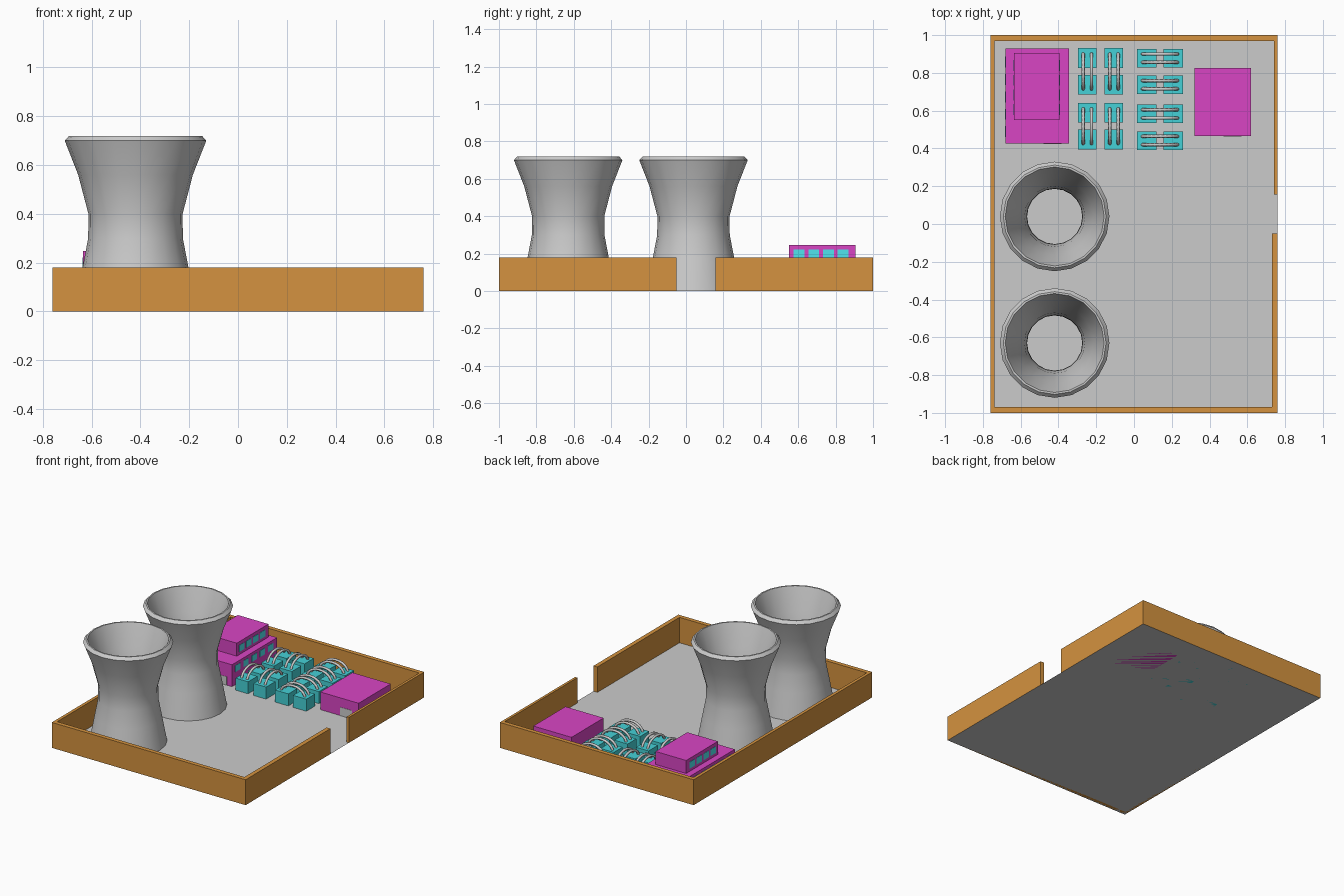
import bpy, math

if "Cube" in bpy.data.objects:
    bpy.data.objects.remove(bpy.data.objects["Cube"])


def material(name, rgb):
    m = bpy.data.materials.new(name)
    m.diffuse_color = (*rgb, 1)
    m.use_nodes = True
    m.node_tree.nodes["Principled BSDF"].inputs["Base Color"].default_value = m.diffuse_color
    return m


BROWN = material("brown", (0.66, 0.29, 0.05))
MAGENTA = material("magenta", (0.69, 0.06, 0.55))
TEAL = material("teal", (0.06, 0.64, 0.68))
CYAN = material("cyan", (0.08, 0.78, 0.86))
CONCRETE = material("concrete", (0.68, 0.68, 0.68))


def mesh_object(name, verts, faces, mat=None):
    me = bpy.data.meshes.new(name)
    me.from_pydata(verts, [], faces)
    me.update()
    ob = bpy.data.objects.new(name, me)
    bpy.context.collection.objects.link(ob)
    if mat:
        me.materials.append(mat)
    return ob


def box(name, x0, x1, y0, y1, z0, z1, mat=None):
    verts = [(x, y, z) for z in (z0, z1) for x, y in ((x0, y0), (x1, y0), (x1, y1), (x0, y1))]
    faces = [(3, 2, 1, 0), (4, 5, 6, 7)]
    faces += [(i, (i + 1) % 4, (i + 1) % 4 + 4, i + 4) for i in range(4)]
    return mesh_object(name, verts, faces, mat)


def lathe(name, profile, cx, cy, sides):
    n = sides
    verts = [(cx + r * math.cos(2 * math.pi * k / n), cy + r * math.sin(2 * math.pi * k / n), z)
             for r, z in profile for k in range(n)]
    faces = [(i * n + k, i * n + (k + 1) % n, (i + 1) * n + (k + 1) % n, (i + 1) * n + k)
             for i in range(len(profile) - 1) for k in range(n)]
    last = (len(profile) - 1) * n
    faces.append(tuple(range(last, last + n)))
    ob = mesh_object(name, verts, faces)
    bpy.ops.object.select_all(action='DESELECT')
    bpy.context.view_layer.objects.active = ob
    ob.select_set(True)
    bpy.ops.object.shade_smooth_by_angle(angle=math.radians(30))
    return ob


# Ground slab
mesh_object("floor", [(-.76, -1, 0), (.76, -1, 0), (.76, 1, 0), (-.76, 1, 0)], [(0, 1, 2, 3)], CONCRETE)

# Perimeter wall with a gateway on the right
H = 0.18
box("wall_front", -.76, .76, -1, -.97, 0, H, BROWN)
box("wall_back", -.76, .76, .97, 1, 0, H, BROWN)
box("wall_left", -.76, -.738, -.97, .97, 0, H, BROWN)
box("wall_right_front", .73, .76, -.97, -.05, 0, H, BROWN)
box("wall_right_back", .742, .76, .157, .97, 0, H, BROWN)

# Cooling towers: outer skin, rim, inner skin, inside floor
PROFILE = [(.25, 0), (.217, .18), (.194, .3), (.193, .4), (.235, .56), (.29, .70), (.272, .72),
           (.262, .72), (.205, .56), (.16, .4), (.148, .3), (.146, .18), (.146, .01)]
for i, y in enumerate((.04, -.63)):
    lathe(f"cooling_tower_{i + 1}", PROFILE, -.42, y, 20)


def windows(name, x_faces, y_first, pitch, count, z0, z1, width=.058):
    for x in x_faces:
        for i in range(count):
            y = y_first + i * pitch
            box(name, x - .002, x + .002, y, y + width, z0, z1, CYAN)


# Two-storey building
box("office_base", -.68, -.345, .425, .93, 0, .155, MAGENTA)
box("office_upper", -.635, -.395, .55, .905, .155, .247, MAGENTA)
windows("office_upper_window", (-.635, -.395), .576, .078, 4, .175, .222)
windows("office_base_window", (-.68, -.345), .46, .092, 5, .09, .135)
box("office_door", -.48, -.385, .423, .427, 0, .06)

# Gatehouse
box("gatehouse", .32, .62, .465, .825, 0, .125, MAGENTA)
box("gatehouse_door", .475, .57, .463, .467, 0, .06)


def arch_pipe(name, cx, cy, along_x):
    cu = bpy.data.curves.new(name, 'CURVE')
    cu.dimensions = '3D'
    cu.bevel_depth = .009
    cu.bevel_resolution = 1
    sp = cu.splines.new('POLY')
    steps = 12
    sp.points.add(steps)
    for k, p in enumerate(sp.points):
        a = math.pi * k / steps
        d, z = .095 * math.cos(a), .07 + .068 * math.sin(a)
        p.co = (cx + d, cy, z, 1) if along_x else (cx, cy + d, z, 1)
    ob = bpy.data.objects.new(name, cu)
    bpy.context.collection.objects.link(ob)


def transformer(cx, cy, along_x):
    # Two housings joined by a pair of arched pipes
    for s in (-1, 1):
        ox, oy = (s * .0705, 0) if along_x else (0, s * .0705)
        hx, hy = (.052, .049) if along_x else (.049, .052)
        box("transformer_housing", cx + ox - hx, cx + ox + hx, cy + oy - hy, cy + oy + hy, 0, .085, TEAL)
        px, py = (0, s * .022) if along_x else (s * .022, 0)
        arch_pipe("transformer_pipe", cx + px, cy + py, along_x)


for x in (-.247, -.106):
    for y in (.808, .518):
        transformer(x, y, False)
for y in (.878, .737, .583, .442):
    transformer(.138, y, True)
